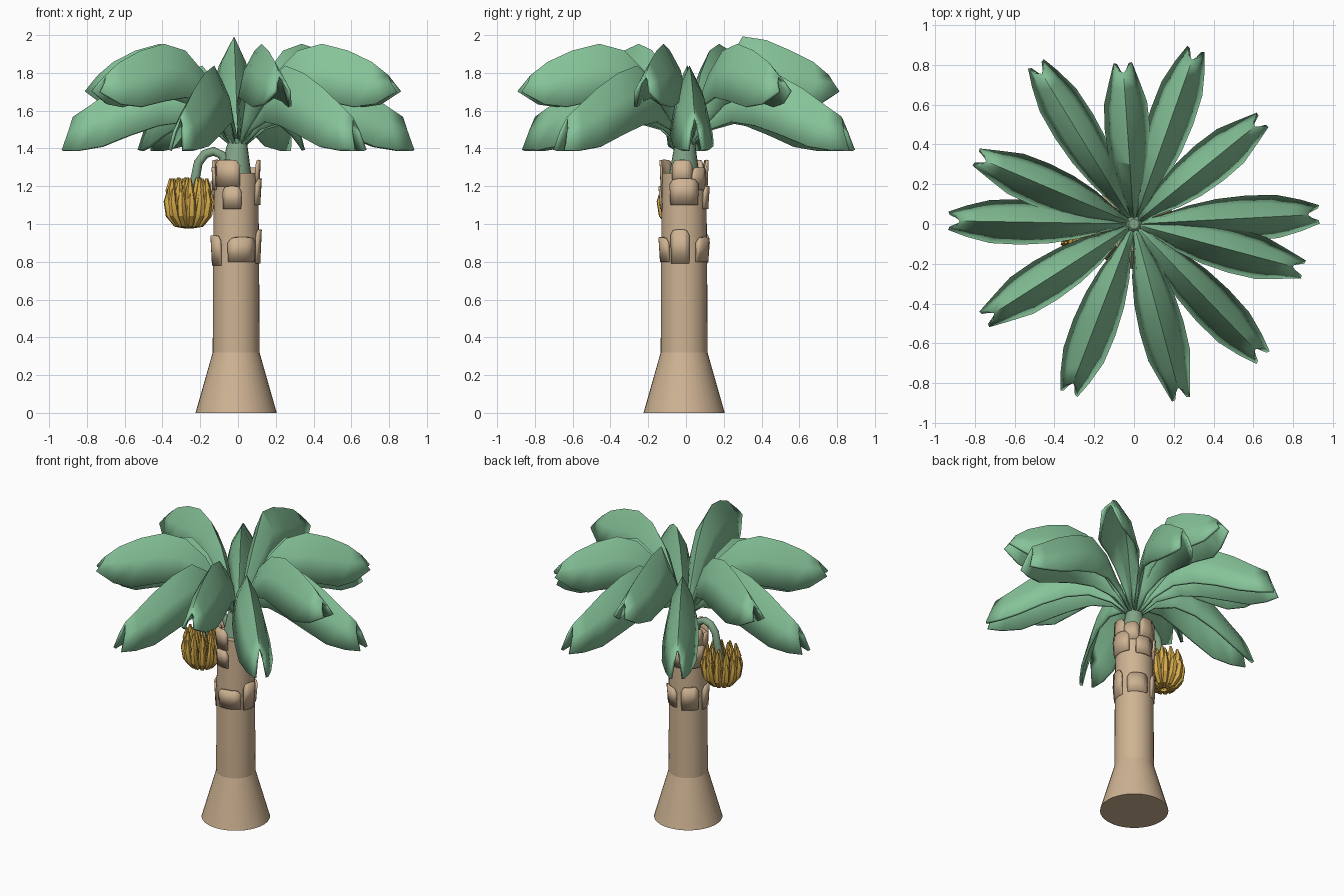
import bpy, bmesh, math
from mathutils import Vector

if "Cube" in bpy.data.objects:
    bpy.data.objects.remove(bpy.data.objects["Cube"])


def material(name, rgb):
    m = bpy.data.materials.new(name)
    m.diffuse_color = (*rgb, 1)
    m.use_nodes = True
    m.node_tree.nodes["Principled BSDF"].inputs["Base Color"].default_value = m.diffuse_color
    return m


BARK = material("tan bark", (0.62, 0.45, 0.29))
LEAF = material("leaf green", (0.24, 0.55, 0.32))
STEM = material("grey green stem", (0.22, 0.37, 0.24))
FRUIT = material("banana yellow", (0.68, 0.41, 0.07))


def finish(bm, name, mat, angle=30, thick=0):
    bmesh.ops.recalc_face_normals(bm, faces=bm.faces)
    me = bpy.data.meshes.new(name)
    bm.to_mesh(me)
    bm.free()
    me.materials.append(mat)
    ob = bpy.data.objects.new(name, me)
    bpy.context.collection.objects.link(ob)
    if thick:
        s = ob.modifiers.new("thickness", 'SOLIDIFY')
        s.thickness = thick
        s.offset = 0
    bpy.ops.object.select_all(action='DESELECT')
    ob.select_set(True)
    bpy.context.view_layer.objects.active = ob
    bpy.ops.object.shade_smooth_by_angle(angle=math.radians(angle))
    return ob


def grid(bm, rows):
    """Skin rows of points with quads."""
    vs = [[bm.verts.new(p) for p in row] for row in rows]
    for a, b in zip(vs, vs[1:]):
        for i in range(len(a) - 1):
            bm.faces.new((a[i], a[i + 1], b[i + 1], b[i]))


def rings(bm, loops):
    """Skin closed loops and cap both ends."""
    vs = [[bm.verts.new(p) for p in loop] for loop in loops]
    n = len(vs[0])
    for a, b in zip(vs, vs[1:]):
        for i in range(n):
            j = (i + 1) % n
            bm.faces.new((a[i], a[j], b[j], b[i]))
    bm.faces.new(vs[0][::-1])
    bm.faces.new(vs[-1])


def circle(x, y, z, r, n):
    return [(x + r * math.cos(k * math.tau / n), y + r * math.sin(k * math.tau / n), z)
            for k in range(n)]


def tube(bm, pts, radii, azimuth, n):
    """Tube along a path lying in the vertical plane at this azimuth."""
    side = Vector((-math.sin(azimuth), math.cos(azimuth), 0))
    loops = []
    for i, (p, r) in enumerate(zip(pts, radii)):
        t = (pts[min(i + 1, len(pts) - 1)] - pts[max(i - 1, 0)]).normalized()
        up = t.cross(side)
        loops.append([p + r * (side * math.cos(k * math.tau / n) + up * math.sin(k * math.tau / n))
                      for k in range(n)])
    rings(bm, loops)


# Trunk with flared foot
C = -0.01
bm = bmesh.new()
rings(bm, [circle(C, C, z, r, 36) for z, r in
           [(0, 0.215), (0.32, 0.124), (0.8, 0.122), (1.27, 0.117)]])
finish(bm, "trunk", BARK, 14)


# Bark sheaths: curved plates (centre angle, span, bottom, top)
def sheath(i, a, span, z0, z1, r0, r1):
    bm = bmesh.new()
    cols = []
    for k in range(9):
        u = k / 4 - 1
        t = math.radians(a + u * span / 2)
        top = z1 - 0.03 * u ** 6
        cols.append([(C + r * math.cos(t), C + r * math.sin(t), z)
                     for r, z in ((r0, z0), (r1, top))])
    grid(bm, cols)
    finish(bm, f"bark_sheath_{i}", BARK, 30, 0.012)


SHEATHS = [(285, 70, .80, .93), (350, 45, .79, .97), (60, 60, .80, .93),
           (130, 50, .79, .95), (200, 60, .78, .94),
           (260, 45, 1.08, 1.20), (0, 70, 1.10, 1.24), (80, 50, 1.08, 1.20),
           (150, 60, 1.08, 1.23),
           (245, 70, 1.2, 1.34), (190, 36, 1.18, 1.30), (150, 45, 1.2, 1.34),
           (95, 55, 1.2, 1.34), (42, 45, 1.18, 1.30), (355, 50, 1.2, 1.34)]
for i, (a, span, z0, z1) in enumerate(SHEATHS):
    sheath(i, a, span, z0, z1, 0.119 if z1 > 1.28 else 0.122, 0.124 if z1 > 1.28 else 0.13)

# Green crown core
bm = bmesh.new()
rings(bm, [circle(C * k, C * k, z, r, 20) for z, r, k in
           [(1.25, 0.082, 1), (1.40, 0.058, .6), (1.45, 0.045, 0), (1.47, 0.025, 0)]])
finish(bm, "crown_core", STEM, 40)

# Leaves: rows of (rib radius, rib height, edge radius, edge height, half width)
LOW = [(.02, 1.42, .02, 1.40, .008), (.13, 1.58, .14, 1.50, .03), (.24, 1.75, .28, 1.54, .07),
       (.36, 1.83, .42, 1.52, .095), (.50, 1.79, .57, 1.47, .105), (.65, 1.71, .72, 1.41, .10),
       (.78, 1.62, .84, 1.39, .07), (.87, 1.56, .93, 1.39, .038)]
HIGH = [(.02, 1.42, .02, 1.40, .008), (.11, 1.60, .13, 1.52, .03), (.21, 1.79, .25, 1.63, .07),
        (.33, 1.91, .38, 1.67, .095), (.46, 1.945, .52, 1.65, .105), (.60, 1.91, .66, 1.62, .10),
        (.73, 1.85, .77, 1.635, .07), (.82, 1.78, .88, 1.70, .038)]
# (direction, reach) of each leaf, alternating low and high
LEAVES = [(3, .93), (39, .83), (70.5, .93), (94, .81), (121.5, .94), (157, .86),
          (179, .93), (212.5, .89), (249, .91), (285, .91), (314, .93), (345, .88)]
for i, (deg, reach) in enumerate(LEAVES):
    shape = HIGH if i % 2 else LOW
    k = reach / shape[-1][2]
    a = math.radians(deg)
    out = Vector((math.cos(a), math.sin(a), 0))
    side = Vector((-math.sin(a), math.cos(a), 0))
    rows = []
    for j, (rm, zm, re, ze, w) in enumerate(shape):
        if i == 3 and j in (3, 4):      # the tallest leaf
            zm += 0.075 if j == 3 else 0.02
        row = []
        for s in (-1, -.6, 0, .6, 1):
            f = {1: 1, .6: .42, 0: 0}[abs(s)]
            p = out * k * (rm + (re - rm) * f) + side * (w * s)
            row.append((p.x, p.y, zm + (ze - zm) * f))
        rows.append(row)
    bm = bmesh.new()
    grid(bm, rows)
    finish(bm, f"leaf_{i}", LEAF, 30, 0.018)

# Arched fruit stalk
BX, BY = -0.26, -0.02
bm = bmesh.new()
path = [(-.06, 1.30), (-.085, 1.365), (-.13, 1.385), (-.175, 1.37), (-.21, 1.325),
        (-.225, 1.25), (-.25, 1.15), (-.26, 1.0)]
tube(bm, [Vector((x, BY, z)) for x, z in path], [.024] * 7 + [.02], 0, 12)
finish(bm, "fruit_stalk", STEM, 50)

# Banana bunch: tiers of curved fruit (count, turn, radius and height path)
TIERS = [(13, 0, [(.02, .985), (.065, 1.0), (.102, 1.05), (.116, 1.12), (.11, 1.185)]),
         (11, .2, [(.02, 1.04), (.06, 1.06), (.092, 1.11), (.104, 1.18), (.098, 1.24)]),
         (7, .1, [(.015, 1.06), (.035, 1.09), (.055, 1.14), (.064, 1.2), (.06, 1.245)])]
bm = bmesh.new()
for count, turn, prof in TIERS:
    for n in range(count):
        a = turn + n * math.tau / count
        pts = [Vector((BX + r * math.cos(a), BY + r * math.sin(a), z)) for r, z in prof]
        tube(bm, pts, [.010, .021, .026, .022, .007], a, 6)
finish(bm, "banana_bunch", FRUIT, 25)
